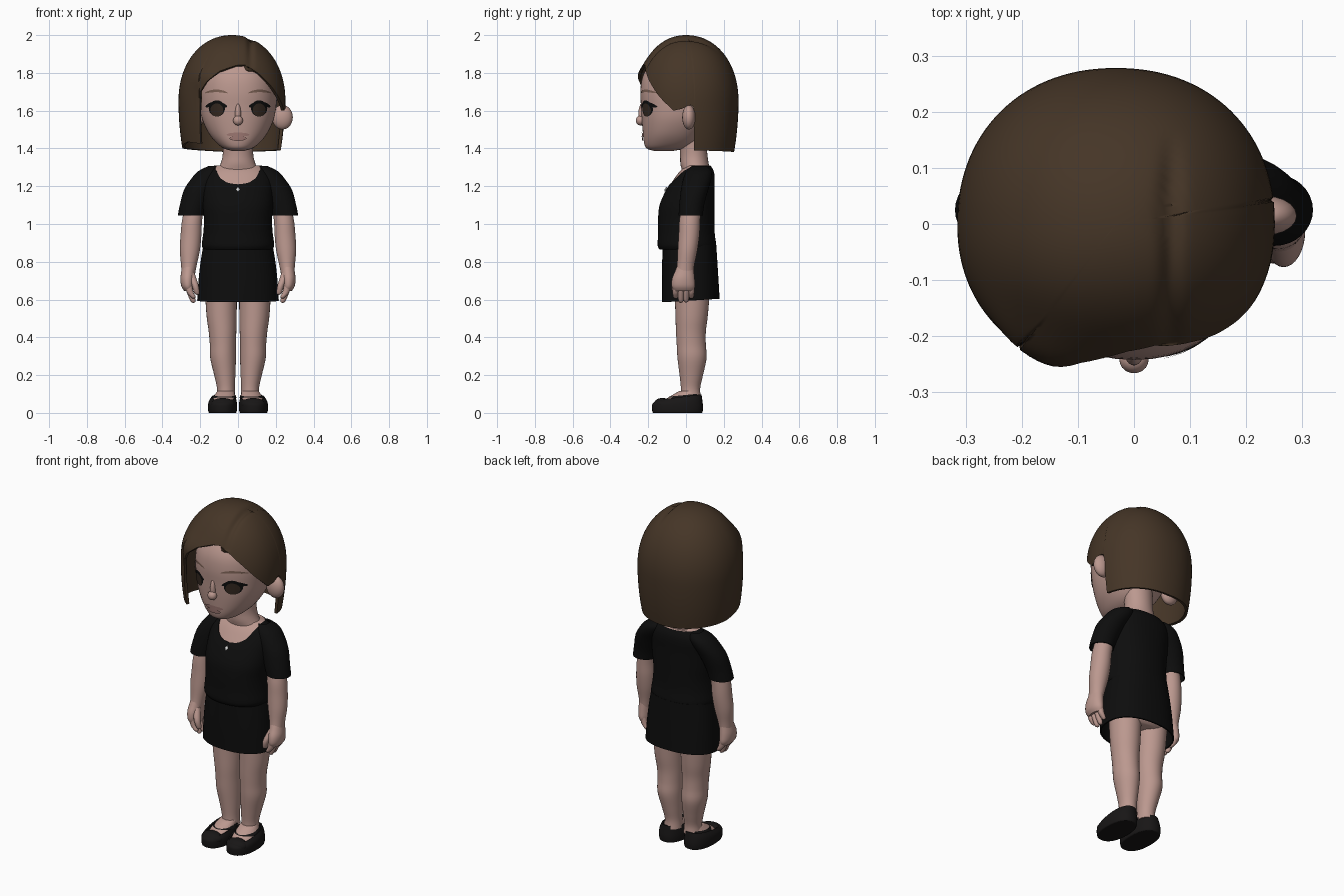
import bpy, bmesh, math
from mathutils import Vector
from mathutils.bvhtree import BVHTree


def material(name, r, g, b):
    m = bpy.data.materials.new(name)
    m.diffuse_color = (r, g, b, 1)
    return m


SKIN = material("skin", 0.50, 0.315, 0.275)
HAIR = material("brown hair", 0.060, 0.036, 0.020)
CLOTH = material("black cloth", 0.004, 0.004, 0.004)
SHOE = material("black leather", 0.009, 0.008, 0.008)
IRIS = material("dark brown iris", 0.035, 0.022, 0.015)
LIP = material("lips", 0.36, 0.20, 0.18)
BROW = material("brows", 0.20, 0.12, 0.09)
SILVER = material("silver", 0.7, 0.7, 0.7)


def interp(table, x):
    """Linear lookup in rows sorted by their first value."""
    if x <= table[0][0]:
        return table[0]
    for a, b in zip(table, table[1:]):
        if x <= b[0]:
            t = (x - a[0]) / max(b[0] - a[0], 1e-9)
            return tuple(p + (q - p) * t for p, q in zip(a, b))
    return table[-1]


def smooth_rings(rings, k=4):
    """Catmull-Rom resampling of ring rows."""
    out, n = [], len(rings)
    for i in range(n - 1):
        p = [rings[max(0, min(n - 1, i + d))] for d in (-1, 0, 1, 2)]
        for s in range(k):
            t = s / k
            out.append(tuple(b + 0.5 * t * (c - a + t * (2 * a - 5 * b + 4 * c - d + t * (3 * (b - c) + d - a)))
                             for a, b, c, d in zip(*p)))
    return out + [rings[-1]]


def build(name, verts, faces, mat, thick=0):
    me = bpy.data.meshes.new(name)
    me.from_pydata(verts, [], faces)
    bm = bmesh.new()
    bm.from_mesh(me)
    bmesh.ops.remove_doubles(bm, verts=bm.verts, dist=1e-5)
    bm.to_mesh(me)
    bm.free()
    me.materials.append(mat)
    me.shade_smooth()
    ob = bpy.data.objects.new(name, me)
    bpy.context.collection.objects.link(ob)
    if thick:
        mod = ob.modifiers.new("thickness", 'SOLIDIFY')
        mod.thickness, mod.offset = thick, -1
    mod = ob.modifiers.new("sharp_edges", 'EDGE_SPLIT')
    mod.split_angle = math.radians(50)
    return ob


def grid_faces(n, rows):
    return [(j * n + i, j * n + (i + 1) % n, (j + 1) * n + (i + 1) % n, (j + 1) * n + i)
            for j in range(rows - 1) for i in range(n)]


def loft(name, rings, mat, n=32, power=2, caps=True, thick=0, top=None):
    """Rings (z, cx, cy, rx, ry, tilt) from bottom to top; top(angle) may cut the upper edge."""
    rows = smooth_rings([tuple(r) + (0,) * (6 - len(r)) for r in rings])
    verts, low = [], rows[0][0]
    for j, row in enumerate(rows):
        for i in range(n):
            a = 2 * math.pi * i / n
            s, c = math.sin(a), math.cos(a)
            if top:
                row = interp(rows, low + (top(math.degrees(a)) - low) * j / (len(rows) - 1))
            z, cx, cy, rx, ry, tilt = row
            dx = rx * math.copysign(abs(s) ** (2 / power), s)
            dy = -ry * math.copysign(abs(c) ** (2 / power), c)
            verts.append((cx + dx, cy + dy, z + tilt * dy))
    faces = grid_faces(n, len(rows))
    if caps:
        faces += [tuple(range(n))[::-1], tuple(range(len(verts) - n, len(verts)))]
    return build(name, verts, faces, mat, thick)


def body(rows, scale=1):
    """Rows (z, half width, front y, back y) to rings."""
    return [(z, 0, (f + b) / 2, w * scale, (b - f) / 2 * scale) for z, w, f, b in rows]


def ball(name, c, r, mat):
    return loft(name, [(c[2] - r[2] * math.cos(t * math.pi / 8), c[0], c[1], r[0] * math.sin(t * math.pi / 8),
                        r[1] * math.sin(t * math.pi / 8)) for t in range(9)], mat, n=20, caps=False)


# Head
head = loft("head", body([
    (1.387, .03, -.17, -.07), (1.40, .075, -.208, 0), (1.43, .115, -.222, .06), (1.48, .155, -.228, .10),
    (1.55, .188, -.234, .15), (1.62, .202, -.238, .18), (1.70, .207, -.242, .20), (1.78, .198, -.230, .20),
    (1.85, .165, -.190, .18), (1.91, .11, -.12, .13), (1.94, .03, -.03, .05)]), SKIN, n=48, power=2.2)
ball("nose", (0, -.242, 1.548), (.026, .024, .026), SKIN)
ball("nose_bridge", (0, -.232, 1.58), (.016, .02, .06), SKIN)
for s in (-1, 1):
    ball("ear", (.235 * s, .015, 1.565), (.055, .035, .065), SKIN)

# Face details, projected on the head as thin plates
hm = head.data
tree = BVHTree.FromPolygons([v.co for v in hm.vertices], [tuple(p.vertices) for p in hm.polygons])


def plate(name, cx, cz, rx, rz, mat, lift, bend=0):
    n, rows, verts = 28, 5, []
    for j in range(rows):
        for i in range(n):
            a = 2 * math.pi * i / n
            u, w = math.cos(a) * (1 - j / (rows - 1)), math.sin(a) * (1 - j / (rows - 1))
            x, z = cx + rx * u, cz + rz * w - bend * u * u
            hit = tree.ray_cast(Vector((x, -1, z)), Vector((0, 1, 0)))[0]
            verts.append((x, (hit.y if hit else -.2) - lift, z))
    build(name, verts, grid_faces(n, rows), mat)


for s in (-1, 1):
    plate("eyelash", .115 * s, 1.635, .058, .014, CLOTH, .004, .014)
    plate("eye_outline", .112 * s, 1.612, .043, .043, CLOTH, .003)
    plate("iris", .112 * s, 1.604, .034, .034, IRIS, .005)
    plate("eyebrow", .115 * s, 1.705, .062, .007, BROW, .003, .012)
plate("upper_lip", 0, 1.473, .06, .011, LIP, .006)
plate("lower_lip", 0, 1.453, .045, .013, LIP, .008)

# Bob hair: lower edge height by angle (0 = front, + = the ear side)
EDGE = [(-180, 1.38), (-98, 1.40), (-60, 1.435), (-37, 1.425), (-34.5, 1.70), (-25, 1.755), (-12, 1.81),
        (4, 1.84), (15, 1.843), (30, 1.80), (45, 1.74), (60, 1.67), (77, 1.60), (86, 1.61), (94, 1.63),
        (97, 1.62), (98.5, 1.39), (180, 1.38)]
angles = sorted(set([e[0] for e in EDGE[1:]] + [-180 + 3 * i for i in range(1, 121)]))
verts, ROWS = [], 40
for j in range(ROWS):
    for deg in angles:
        t = 1 - j / (ROWS - 1)
        z = 2 - (2 - interp(EDGE, deg)[1]) * t ** 1.8
        if z > 1.65:
            f = max(0, 1 - ((z - 1.65) / .35) ** 2.1) ** (1 / 2.1)
        else:
            f = 1 - .085 * ((1.65 - z) / .27) ** 2
        a = math.radians(deg)
        f *= 1 + .1 * math.exp(-((deg + 25) / 24) ** 2 - ((z - 1.79) / .07) ** 2)
        c, sn = math.cos(a), math.sin(a)
        x = -.032 + .283 * f * math.copysign(abs(sn) ** .93, sn)
        y = -(.262 if c > 0 else .278) * f * math.copysign(abs(c) ** .93, c)
        if y < .17 and z > 1.83:  # parting groove
            z -= .016 * math.exp(-((x - .065) / .016) ** 2) * min(1, (.17 - y) / .1)
        verts.append((x, y, z))
build("bob_hair", verts, grid_faces(len(angles), ROWS), HAIR, thick=.016)

# Neck and upper body skin
loft("neck", [(1.18, 0, .06, .12, .08), (1.27, 0, .055, .115, .075), (1.32, 0, .045, .092, .075),
              (1.38, 0, .04, .08, .072), (1.50, 0, .03, .085, .075)], SKIN)
TORSO = [(.865, .180, -.140, .150), (.885, .192, -.150, .160), (.95, .184, -.148, .152), (1.02, .180, -.148, .15),
         (1.10, .186, -.140, .15), (1.18, .185, -.105, .15), (1.24, .180, -.066, .152), (1.28, .16, -.035, .147),
         (1.31, .125, .0, .13)]
loft("chest", body(TORSO[3:], .965), SKIN, n=48, power=2.2)

# Shirt with scoop neck
SCOOP = [(0, 1.21), (15, 1.217), (28, 1.24), (42, 1.28), (65, 1.305), (90, 1.312), (180, 1.305)]
loft("shirt", body(TORSO), CLOTH, n=64, power=2.2, caps=False, thick=.006,
     top=lambda d: interp(SCOOP, min(d, 360 - d))[1])
loft("pendant", [(1.172, 0, -.112, .002, .003), (1.183, 0, -.108, .010, .006), (1.195, 0, -.102, .002, .003)],
     SILVER, n=8)

# Skirt and hips
loft("skirt", [(.595, 0, .025, .216, .153, .06), (.70, 0, .022, .209, .150, .03), (.80, 0, .02, .198, .146),
               (.89, 0, .018, .183, .142)], CLOTH, n=48, power=2.3, caps=False, thick=.008)
loft("hips", [(.615, 0, .04, .10, .08), (.66, 0, .03, .18, .12), (.86, 0, .02, .17, .13)], SKIN)


def side(name, s, rings, mat, **kw):
    return loft(name, [(r[0], r[1] * s) + tuple(r[2:]) for r in rings], mat, **kw)


for s in (-1, 1):
    # Sleeve, arm and hand
    side("sleeve", s, [(1.045, .25, .025, .069, .064), (1.10, .236, .03, .072, .066), (1.18, .208, .045, .078, .072),
                       (1.24, .172, .06, .075, .074), (1.28, .145, .068, .065, .066), (1.307, .125, .07, .03, .04)],
         CLOTH, caps=False, thick=.006)
    side("arm", s, [(.72, .264, -.01, .034, .048), (.78, .260, -.002, .041, .046), (.86, .255, .008, .053, .052),
                    (.94, .249, .016, .055, .055), (1.02, .243, .02, .053, .055), (1.12, .225, .03, .05, .05)], SKIN)
    side("palm", s, [(.645, .262, -.012, .022, .05), (.67, .266, -.014, .034, .062), (.71, .267, -.014, .038, .060),
                     (.75, .264, -.008, .036, .050), (.79, .259, -.002, .034, .040)], SKIN)
    for y, end in ((-.055, .605), (-.027, .583), (.001, .585), (.028, .605)):
        side("finger", s, [(end, .236, y, .004, .004), (end + .01, .238, y, .014, .013), (.64, .254, y, .018, .016),
                           (.69, .265, y, .02, .017)], SKIN, n=12)
    side("thumb", s, [(.625, .216, -.055, .004, .004), (.635, .218, -.056, .014, .015), (.68, .228, -.058, .018, .019),
                      (.74, .25, -.03, .02, .02)], SKIN, n=12)

    # Leg and foot
    side("leg", s, [(.08, .064, .025, .050, .054), (.13, .064, .024, .047, .051), (.20, .070, .028, .056, .062),
                    (.29, .079, .032, .068, .077), (.36, .080, .028, .069, .077), (.43, .082, .026, .073, .079),
                    (.52, .087, .030, .080, .086), (.68, .091, .034, .086, .095)], SKIN)
    side("foot", s, [(.03, .076, -.03, .068, .11), (.07, .074, -.03, .062, .105, .12), (.092, .07, -.012, .054, .08, .12),
                     (.115, .065, .015, .045, .052)], SKIN)

    # Shoe with open top, toe cap and strap
    side("shoe", s, [(0, .082, -.045, .070, .128), (.006, .082, -.045, .075, .133), (.035, .082, -.045, .077, .135),
                     (.06, .081, -.045, .074, .131, .08), (.083, .077, -.038, .064, .120, .13)],
         SHOE, power=2.3, caps=False, thick=.008)
    side("sole", s, [(0, .082, -.045, .070, .128), (.02, .082, -.045, .072, .130)], SHOE, power=2.3)
    ball("toe_cap", (.081 * s, -.125, .045), (.064, .046, .034), SHOE)
    side("strap", s, [(.080, .072, -.015, .064, .086, .1), (.094, .070, -.010, .057, .080, .1)], SHOE,
         caps=False, thick=.005)
